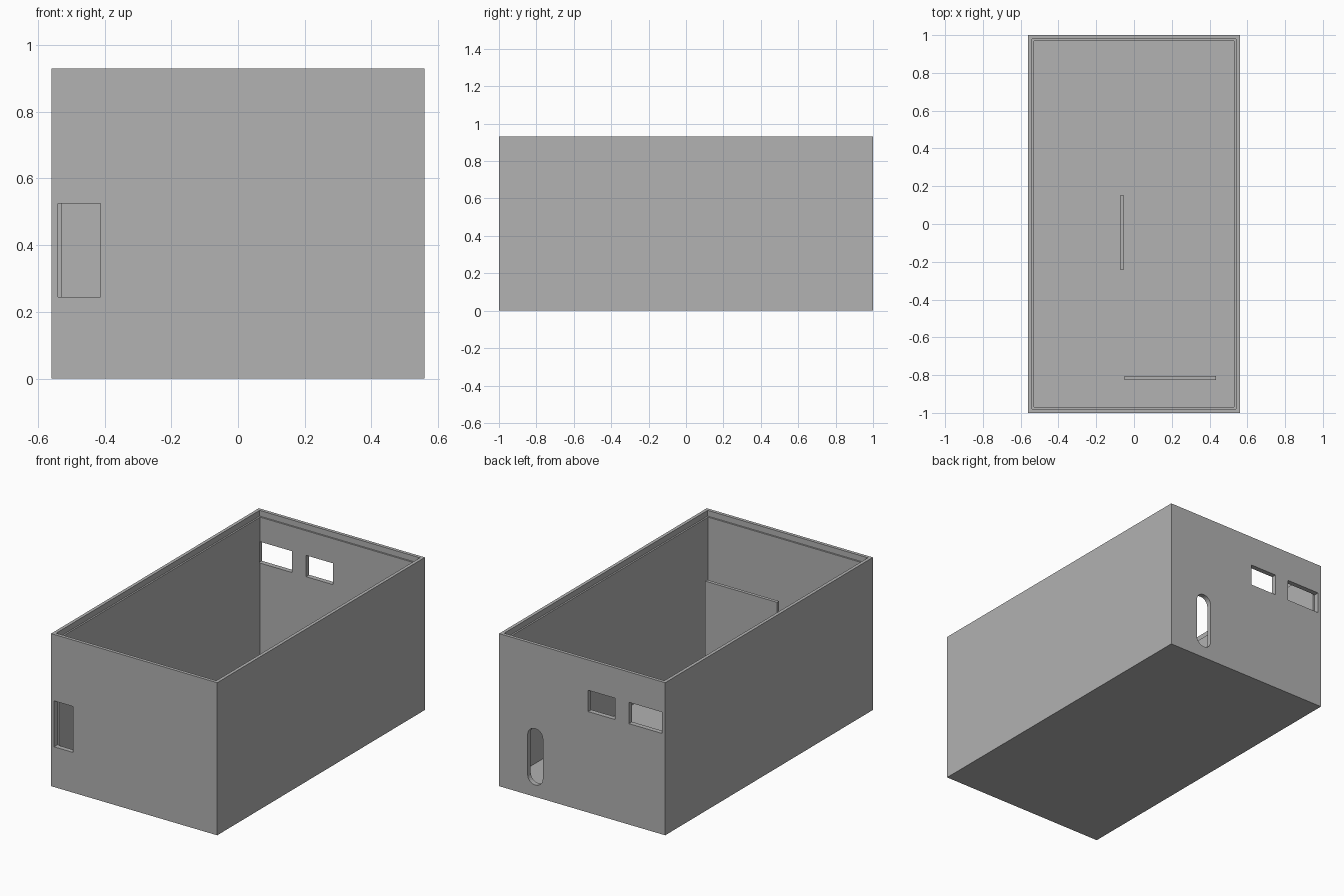
import bpy
import bmesh
import math

cube = bpy.data.objects.get("Cube")
if cube:
    bpy.data.objects.remove(cube, do_unlink=True)

grey = bpy.data.materials.new("plain grey")
grey.use_nodes = True
grey.diffuse_color = (0.445, 0.445, 0.445, 1)
grey.node_tree.nodes["Principled BSDF"].inputs["Base Color"].default_value = grey.diffuse_color


def make_object(name, bm):
    bmesh.ops.recalc_face_normals(bm, faces=bm.faces)
    mesh = bpy.data.meshes.new(name)
    bm.to_mesh(mesh)
    bm.free()
    mesh.materials.append(grey)
    obj = bpy.data.objects.new(name, mesh)
    bpy.context.collection.objects.link(obj)
    return obj


def block(name, x, y, z):
    """Box spanning the given (low, high) ranges."""
    bm = bmesh.new()
    bmesh.ops.create_cube(bm, size=1)
    for v in bm.verts:
        v.co = [r[0] if c < 0 else r[1] for c, r in zip(v.co, (x, y, z))]
    return make_object(name, bm)


def slot(name, x, y, z, steps=12):
    """Upright slot with round ends, running through the y range."""
    radius, middle = (x[1] - x[0]) / 2, (x[0] + x[1]) / 2
    bm = bmesh.new()
    ring = []
    for centre, start in ((z[1] - radius, 0), (z[0] + radius, math.pi)):
        for i in range(steps + 1):
            a = start + math.pi * i / steps
            ring.append(bm.verts.new((middle + radius * math.cos(a), y[0],
                                      centre + radius * math.sin(a))))
    face = bm.faces.new(ring)
    result = bmesh.ops.extrude_face_region(bm, geom=[face])
    moved = [g for g in result["geom"] if isinstance(g, bmesh.types.BMVert)]
    bmesh.ops.translate(bm, verts=moved, vec=(0, y[1] - y[0], 0))
    return make_object(name, bm)


def cut(target, cutter):
    cutter.hide_render = True
    mod = target.modifiers.new("cut", "BOOLEAN")
    mod.operation = "DIFFERENCE"
    mod.solver = "EXACT"
    mod.object = cutter
    bpy.context.view_layer.objects.active = target
    bpy.ops.object.modifier_apply(modifier=mod.name)
    bpy.data.objects.remove(cutter, do_unlink=True)


WIDTH, LENGTH, HEIGHT = 0.56, 1.0, 0.93
WALL, LIP, FLOOR = 0.03, 0.02, 0.03


def inside(name, inset, bottom):
    """Cutter that hollows the box, leaving a wall of the inset thickness."""
    return block(name, (inset - WIDTH, WIDTH - inset),
                 (inset - LENGTH, LENGTH - inset), (bottom, HEIGHT + 0.1))


# Open box with a stepped rim for a lid
case = block("open_case", (-WIDTH, WIDTH), (-LENGTH, LENGTH), (0, HEIGHT))
cut(case, inside("cavity", WALL, FLOOR))
cut(case, inside("lid_recess", LIP, HEIGHT - 0.035))

# Openings in the front and back walls
front, back = (-1.05, -0.965), (0.965, 1.05)
cut(case, block("front_window", (-0.54, -0.413), front, (0.245, 0.525)))
cut(case, block("back_window_inner", (-0.22, -0.04), back, (0.615, 0.745)))
cut(case, block("back_window_outer", (-0.54, -0.315), back, (0.615, 0.745)))
cut(case, slot("back_slot", (0.265, 0.368), back, (0.072, 0.416)))

# Thin partitions standing on the floor
block("front_partition", (-0.05, 0.435), (-0.825, -0.805), (FLOOR, 0.594))
block("middle_partition", (-0.075, -0.052), (-0.24, 0.15), (FLOOR, 0.4))
